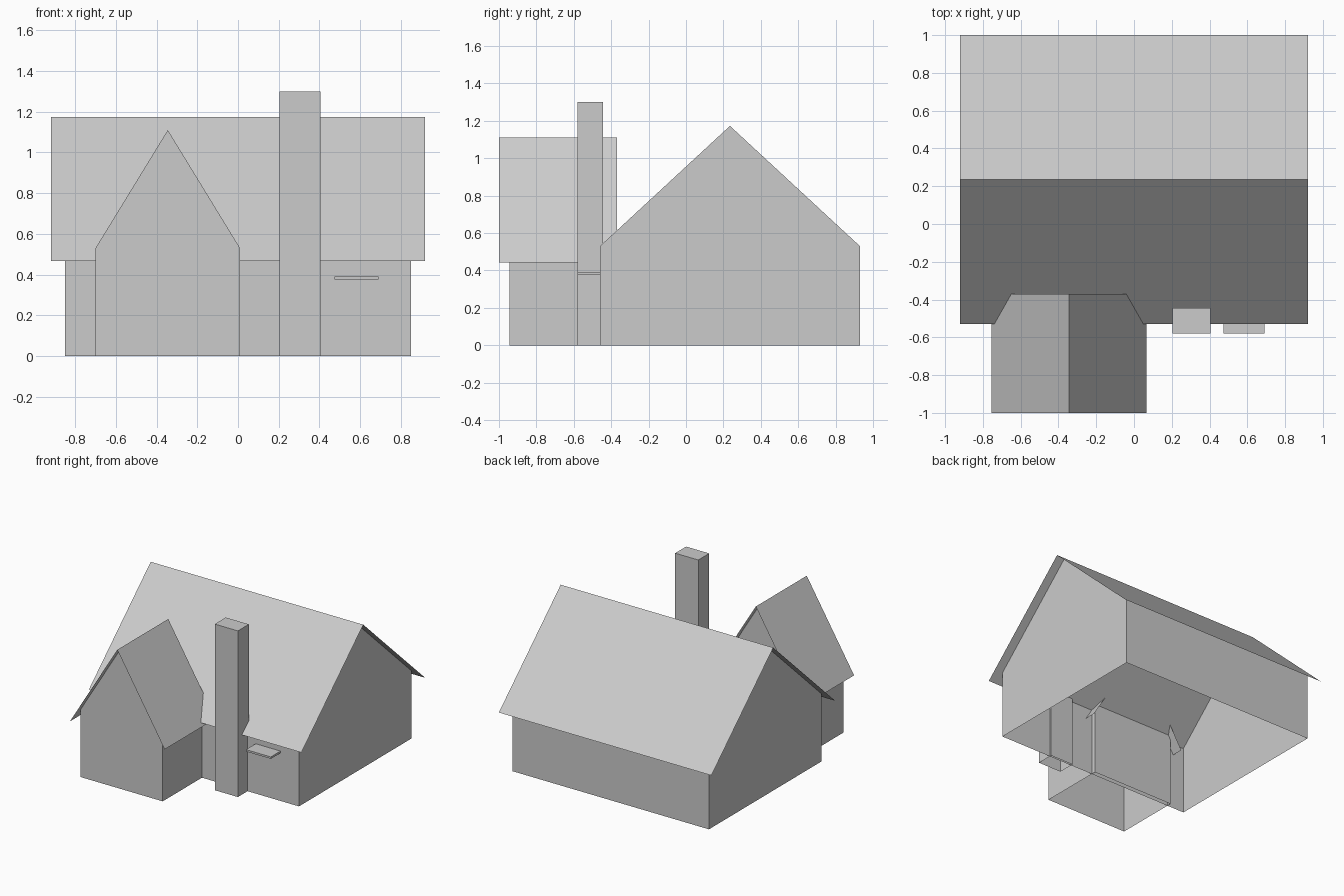
import bpy
import bmesh
from mathutils import Vector

cube = bpy.data.objects.get("Cube")
if cube:
    bpy.data.objects.remove(cube, do_unlink=True)

# One plain grey for the whole building
grey = bpy.data.materials.new("light grey")
grey.use_nodes = True
grey.diffuse_color = (0.6, 0.6, 0.6, 1)
grey.node_tree.nodes["Principled BSDF"].inputs["Base Color"].default_value = (0.6, 0.6, 0.6, 1)


def finish(name, bm):
    mesh = bpy.data.meshes.new(name)
    bm.to_mesh(mesh)
    bm.free()
    mesh.materials.append(grey)
    obj = bpy.data.objects.new(name, mesh)
    bpy.context.collection.objects.link(obj)
    return obj


def gabled_block(name, centre, half, eave, ridge, start, end, over, along):
    """Open-bottomed gabled walls and a thin overhanging two-slope roof."""
    def place(across, run, z):
        return Vector((run, across, z)) if along == "x" else Vector((across, run, z))

    # Walls: two gable ends joined by the two side walls
    profile = [(centre - half, 0), (centre - half, eave), (centre, ridge),
               (centre + half, eave), (centre + half, 0)]
    bm = bmesh.new()
    first, last = [[bm.verts.new(place(a, run, z)) for a, z in profile]
                   for run in (start, end)]
    bm.faces.new(first)
    bm.faces.new(last)
    for i in (0, 3):
        bm.faces.new((first[i], first[i + 1], last[i + 1], last[i]))
    bmesh.ops.recalc_face_normals(bm, faces=bm.faces)
    # Outward faces, checked against the middle of the block
    middle = place(centre, (start + end) / 2, eave / 2)
    for face in bm.faces:
        face.normal_update()
        if face.normal.dot(face.calc_center_median() - middle) < 0:
            face.normal_flip()
    finish(name + "_walls", bm)

    # Roof: sheets continuing the gable slope past the walls
    drop = (ridge - eave) / half * (half + over)
    bm = bmesh.new()
    top = [bm.verts.new(place(centre, run, ridge + 0.002))
           for run in (start - over, end + over)]
    for side in (-1, 1):
        low = [bm.verts.new(place(centre + side * (half + over), run, ridge + 0.002 - drop))
               for run in (start - over, end + over)]
        face = bm.faces.new((top[0], top[1], low[1], low[0]))
        face.normal_update()
        if face.normal.z < 0:
            face.normal_flip()
    finish(name + "_roof", bm)


def box(name, low, high, open_bottom=False):
    low, high = Vector(low), Vector(high)
    bm = bmesh.new()
    bmesh.ops.create_cube(bm, size=1)
    for v in bm.verts:
        v.co = (low + high) / 2 + v.co * (high - low)
    if open_bottom:
        bottom = [f for f in bm.faces if f.normal.z < -0.5]
        bmesh.ops.delete(bm, geom=bottom, context="FACES_ONLY")
    finish(name, bm)


# Main house and front wing
gabled_block("house", 0.235, 0.695, 0.53, 1.173, -0.85, 0.85, 0.07, "x")
gabled_block("front_wing", -0.345, 0.355, 0.53, 1.11, -0.945, -0.425, 0.055, "y")

# Chimney and small shelf on the front wall
box("chimney", (0.205, -0.58, 0), (0.405, -0.445, 1.3), open_bottom=True)
box("wall_shelf", (0.475, -0.58, 0.375), (0.69, -0.455, 0.39))
